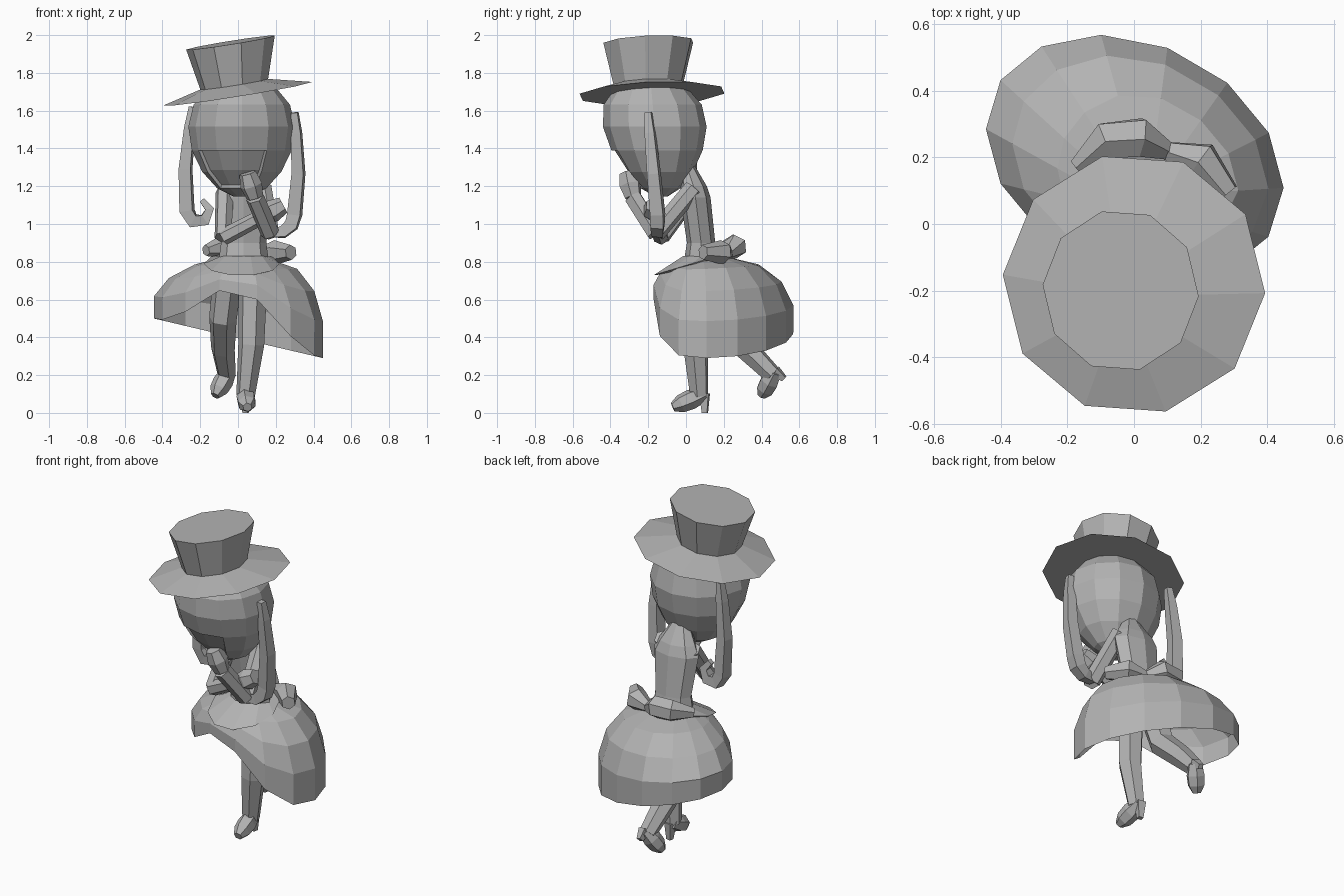
import bpy, bmesh, math
from math import sin, cos, pi, tau
from mathutils import Vector

default_cube = bpy.data.objects.get("Cube")
if default_cube:
    bpy.data.objects.remove(default_cube, do_unlink=True)

grey = bpy.data.materials.new("plain_grey")
grey.use_nodes = True
grey.diffuse_color = (0.45, 0.45, 0.45, 1)
shader = grey.node_tree.nodes["Principled BSDF"]
shader.inputs["Base Color"].default_value = grey.diffuse_color


def finish(name, bm):
    """Turn a bmesh into a flat-shaded object."""
    bmesh.ops.recalc_face_normals(bm, faces=bm.faces)
    mesh = bpy.data.meshes.new(name)
    bm.to_mesh(mesh)
    bm.free()
    mesh.materials.append(grey)
    bpy.context.collection.objects.link(bpy.data.objects.new(name, mesh))


def skin(rings, cap_start=True, cap_end=True):
    """Bridge closed rings of points into a surface."""
    bm = bmesh.new()
    loops = [[bm.verts.new(point) for point in ring] for ring in rings]
    for lower, upper in zip(loops, loops[1:]):
        for i in range(len(lower)):
            bm.faces.new((lower[i - 1], lower[i], upper[i], upper[i - 1]))
    if cap_start:
        bm.faces.new(loops[0])
    if cap_end:
        bm.faces.new(loops[-1])
    return bm


def oval(centre, width, depth, sides=10, slope_x=0, slope_y=0, turn=0):
    """Oval ring, optionally tipped along x and y."""
    ring = []
    for i in range(sides):
        angle = tau * i / sides + turn
        x, y = width * cos(angle), depth * sin(angle)
        ring.append(Vector(centre) + Vector((x, y, x * slope_x + y * slope_y)))
    return ring


def tube(name, points, start, end, bulge=0, sides=6):
    """Tapering tube along a path, swelling by bulge halfway."""
    path = [Vector(point) for point in points]
    last = len(path) - 1
    side, rings = Vector((0.2, 1, 0.1)), []
    for i, point in enumerate(path):
        along = (path[min(i + 1, last)] - path[max(i - 1, 0)]).normalized()
        side = (side - along * side.dot(along)).normalized()
        across = along.cross(side)
        t = i / last
        radius = start + (end - start) * t + bulge * sin(pi * t)
        ring = []
        for k in range(sides):
            angle = tau * (k + 0.5) / sides
            ring.append(point + radius * (side * cos(angle) + across * sin(angle)))
        rings.append(ring)
    finish(name, skin(rings))


# Top hat: flared crown on a conical brim, tipped to one side
tip = {"slope_x": 0.16, "slope_y": 0.04, "turn": -0.07}
crown_base = oval((-0.02, -0.2, 1.74), 0.18, 0.19, **tip)
crown_top = oval((-0.04, -0.2, 1.96), 0.235, 0.245, **tip)
brim_edge = oval((0, -0.18, 1.69), 0.395, 0.395, **tip)
finish("hat_crown", skin([crown_base, crown_top], cap_start=False))
finish("hat_brim", skin([brim_edge, crown_base], cap_end=False))

# Head: egg narrowing to the chin, with a sunken face panel
rings = []
for step in range(1, 8):
    angle = pi * step / 8 + 0.22
    width = 0.28 * sin(angle) * (1 + 0.15 * cos(angle))
    depth = 0.265 * sin(angle) * (1 + 0.3 * cos(angle))
    centre = (0.02, -0.16 - 0.03 * cos(angle), 1.46 + 0.32 * cos(angle))
    rings.append(oval(centre, width, depth, sides=12))
head = skin(rings)
bmesh.ops.recalc_face_normals(head, faces=head.faces)
facing = Vector((-0.3, -1, 0)).normalized()
face_panel = [face for face in head.faces
              if 1.2 < face.calc_center_median().z < 1.38
              and face.normal.dot(facing) > 0.5]
bmesh.ops.inset_region(head, faces=face_panel, thickness=0.01, depth=-0.015)
finish("head", head)


# Hair locks hanging beside the head, curling inward at the ends
def hair_lock(name, side, root, bend, curl, turn):
    centre = Vector((bend.x - side * curl, bend.y, bend.z))
    points = [root, root.lerp(bend, 0.2) + Vector((side * 0.01, 0, 0)),
              root.lerp(bend, 0.6) + Vector((side * 0.02, 0, 0))]
    for step in range(5):
        angle = turn * step / 4
        points.append(centre + curl * Vector((side * cos(angle), 0, -sin(angle))))
    tube(name, points, start=0.025, end=0.02, bulge=0.027, sides=4)


hair_lock("left_hair_lock", 1, Vector((0.3, -0.2, 1.59)),
          Vector((0.3, -0.15, 1.05)), curl=0.1, turn=pi * 0.75)
hair_lock("right_hair_lock", -1, Vector((-0.24, 0.01, 1.62)),
          Vector((-0.27, 0.03, 1.07)), curl=0.06, turn=pi * 1.4)

# Torso: leaning forward, narrowing from the shoulders into the neck
finish("torso", skin([
    oval((0.03, 0.08, 0.75), 0.14, 0.1, sides=8),
    oval((0.03, 0.08, 0.9), 0.12, 0.075, sides=8),
    oval((0.03, 0.05, 1.14), 0.15, 0.08, sides=8),
    oval((0.03, 0.04, 1.2), 0.12, 0.07, sides=8),
    oval((0.03, 0, 1.32), 0.04, 0.04, sides=8)]))

# Arms: left hand raised to the chin, right forearm crossing the body
left_elbow, right_elbow = Vector((0.17, -0.16, 0.95)), Vector((-0.08, -0.13, 0.93))
left_wrist, right_wrist = Vector((0.09, -0.28, 1.14)), Vector((0.13, -0.17, 1.04))
tube("left_upper_arm", [(0.13, 0.04, 1.19), left_elbow], start=0.05, end=0.05)
tube("left_forearm", [left_elbow, left_wrist], start=0.05, end=0.05)
tube("right_upper_arm", [(-0.07, 0.04, 1.17), right_elbow], start=0.05, end=0.045)
tube("right_forearm", [right_elbow, right_wrist], start=0.045, end=0.04)
for name, wrist, reach in (("left_hand", left_wrist, Vector((-0.04, -0.03, 0.13))),
                           ("right_hand", right_wrist, Vector((0.11, 0, 0.06)))):
    tube(name, [wrist, wrist + reach / 2, wrist + reach],
         start=0.045, end=0.045, bulge=0.015)

# Bell skirt: hem slopes down to the left and lifts into an opening in front;
# the back and left swell out while the front and right flare straighter
sides = 14
waist = oval((0.03, 0.09, 0.82), 0.12, 0.11, sides, slope_y=0.1)
hem = oval((0, 0.2, 0.395), 0.455, 0.365, sides, slope_x=-0.23)
swell = []
for i, point in enumerate(hem):
    angle = tau * i / sides
    point.y -= 0.2 * point.x
    point.z += 0.26 * max(0, -sin(angle)) ** 5
    swell.append(0.75 + 0.4 * max(0, -cos(angle), -sin(angle)))
rings = [waist]
for step in range(1, 5):
    out, down = sin(1.8 * step / 4), (step / 4) ** 1.6
    rings.append([Vector((*top.lerp(low, out ** power).xy, top.lerp(low, down).z))
                  for top, low, power in zip(waist, hem, swell)])
finish("skirt", skin(rings, cap_start=False, cap_end=False))

# Sash: flared band around the waist, dipping at the front
finish("sash", skin([
    oval((0.03, 0.08, 0.83), 0.12, 0.1),
    oval((0.02, 0.03, 0.79), 0.2, 0.21, slope_y=0.3),
    oval((0.03, 0.08, 0.74), 0.13, 0.12)], cap_start=False, cap_end=False))

# Bow loops behind the waist
knot = Vector((0.1, 0.22, 0.84))
tube("right_bow_loop", [knot, (0.02, 0.26, 0.88), (-0.08, 0.25, 0.88),
     (-0.17, 0.17, 0.86)], start=0.03, end=0.03, bulge=0.04)
tube("left_bow_loop", [knot, (0.2, 0.19, 0.85), (0.28, 0.09, 0.85)],
     start=0.03, end=0.04, bulge=0.03)

# Legs: left one standing, right one kicked back from the knee
left_ankle, right_ankle = Vector((0.04, 0.07, 0.09)), Vector((-0.06, 0.46, 0.2))
tube("left_leg", [(0.08, 0.07, 0.76), (0.07, 0.05, 0.36), left_ankle],
     start=0.08, end=0.05, bulge=0.005)
tube("right_leg", [(-0.05, 0.08, 0.76), (-0.08, 0.15, 0.5),
     (-0.08, 0.32, 0.34), right_ankle], start=0.08, end=0.05, bulge=0.005)


# Heeled shoes, each pointing along its own direction
def shoe(side, ankle, toe, heel):
    back = ankle.lerp(toe, -0.2)
    tube(side + "_shoe", [back, ankle.lerp(toe, 0.3), ankle.lerp(toe, 0.7), toe],
         start=0.04, end=0.025, bulge=0.022)
    tube(side + "_shoe_heel", [back, heel], start=0.035, end=0.02, sides=4)


shoe("left", left_ankle, Vector((0.05, -0.07, 0.03)), Vector((0.04, 0.1, 0)))
shoe("right", right_ankle, Vector((-0.12, 0.4, 0.09)), Vector((-0.05, 0.52, 0.18)))
